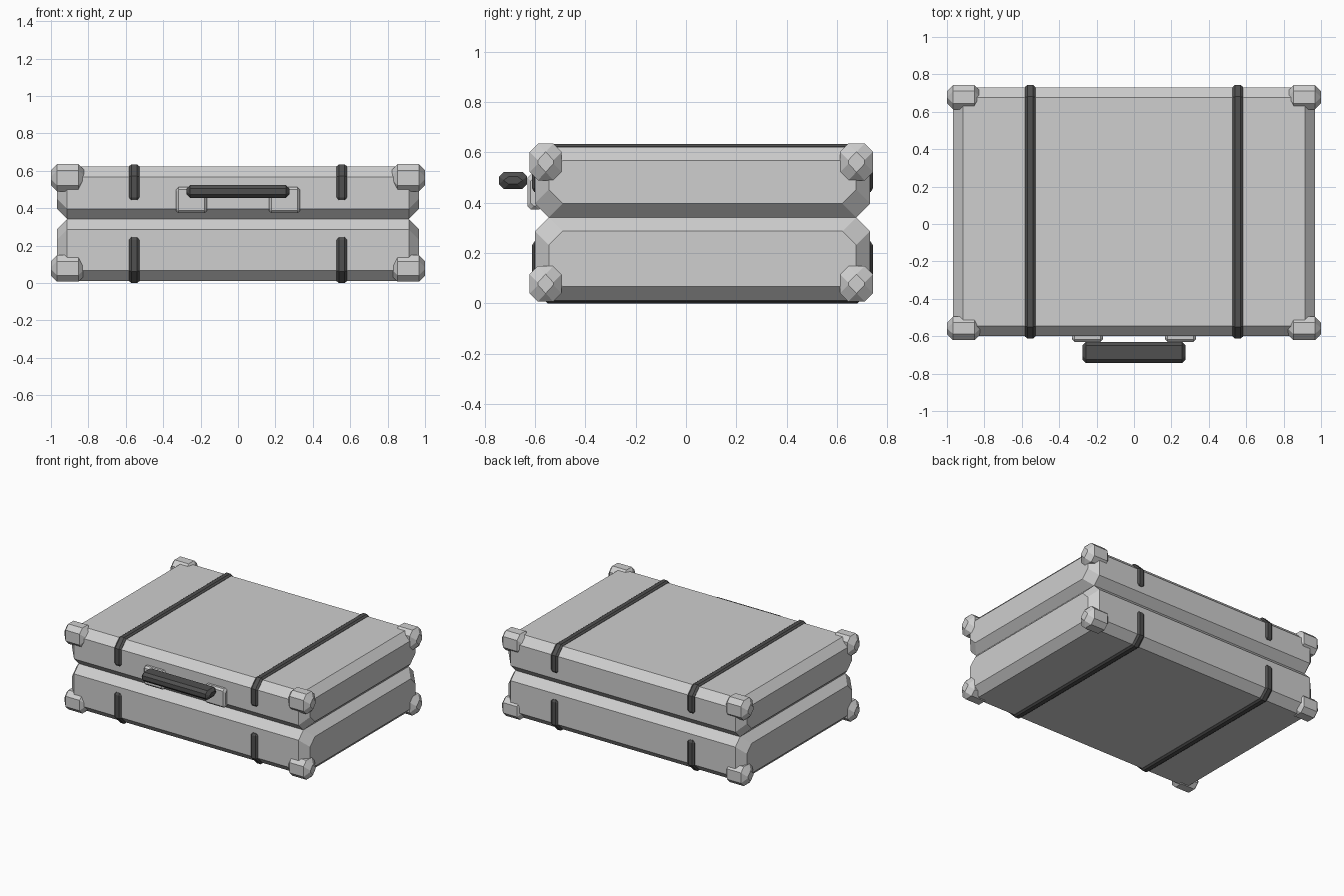
import bpy, bmesh
from mathutils import Vector

if "Cube" in bpy.data.objects:
    bpy.data.objects.remove(bpy.data.objects["Cube"])


def material(name, value):
    m = bpy.data.materials.new(name)
    m.diffuse_color = (value, value, value, 1)
    m.use_nodes = True
    m.node_tree.nodes["Principled BSDF"].inputs["Base Color"].default_value = m.diffuse_color
    return m


GREY = material("light_grey_shell", 0.62)
DARK = material("dark_grey_rubber", 0.08)


def loft(name, rings, mat):
    """Skin a list of equal rings into a closed, flat-shaded solid."""
    bm = bmesh.new()
    loops = [[bm.verts.new(p) for p in ring] for ring in rings]
    n = len(loops[0])
    for a, b in zip(loops, loops[1:]):
        for i in range(n):
            j = (i + 1) % n
            bm.faces.new((a[i], a[j], b[j], b[i]))
    bm.faces.new(loops[0][::-1])
    bm.faces.new(loops[-1])
    bmesh.ops.remove_doubles(bm, verts=bm.verts, dist=1e-5)
    bmesh.ops.recalc_face_normals(bm, faces=bm.faces)
    mesh = bpy.data.meshes.new(name)
    bm.to_mesh(mesh)
    bm.free()
    mesh.materials.append(mat)
    ob = bpy.data.objects.new(name, mesh)
    bpy.context.collection.objects.link(ob)
    return ob


def octagon(x, cy, cz, hy, hz, c):
    """Rectangle in the yz plane with its corners cut by c."""
    a, b = max(hy - c, 0.0005), max(hz - c, 0.0005)
    pts = [(a, hz), (hy, b), (hy, -b), (a, -hz),
           (-a, -hz), (-hy, -b), (-hy, b), (-a, hz)]
    return [(x, cy + y, cz + z) for y, z in pts]


def cut_block(name, x, y, z, c, mat):
    """Block given by ranges, chamfered on all edges and corners."""
    cy, cz = sum(y) / 2, sum(z) / 2
    hy, hz = (y[1] - y[0]) / 2, (z[1] - z[0]) / 2
    return loft(name, [octagon(x[0], cy, cz, hy - c, hz - c, c),
                       octagon(x[0] + c, cy, cz, hy, hz, c),
                       octagon(x[1] - c, cy, cz, hy, hz, c),
                       octagon(x[1], cy, cz, hy - c, hz - c, c)], mat)


def strap(name, x, path, mat):
    """Bevelled band laid along a (y, z) path, thick on the outer side."""
    pts = [Vector(p) for p in path]
    d0 = (pts[1] - pts[0]).normalized()
    d1 = (pts[-2] - pts[-1]).normalized()
    pts = [pts[0], pts[0] + d0 * 0.015] + pts[1:-1] + [pts[-1] + d1 * 0.015, pts[-1]]
    rings = []
    for i, p in enumerate(pts):
        dirs = [(b - a).normalized() for a, b in zip(pts[max(i - 1, 0):i + 2],
                                                     pts[max(i - 1, 0) + 1:i + 2])]
        norms = [Vector((d.y, -d.x)) for d in dirs]
        n = sum(norms, Vector((0, 0))).normalized()
        n /= n.dot(norms[0])
        end = i in (0, len(pts) - 1)
        w, side, top = (0.016, 0.0, 0.003) if end else (0.028, 0.002, 0.012)
        section = [(-w, -0.01), (-w, side), (-0.015, top),
                   (0.015, top), (w, side), (w, -0.01)]
        rings.append([(x + u, *(p + n * v)) for u, v in section])
    return loft(name, rings, mat)


# Case dimensions
Y0, Y1 = -0.600, 0.731
Z0, ZM, Z1 = 0.012, 0.342, 0.622
C = 0.055

# Two shells
cut_block("lower_shell", (-0.968, 0.968), (Y0, Y1), (Z0, ZM), C, GREY)
cut_block("upper_shell", (-0.968, 0.968), (Y0, Y1), (ZM, Z1), C, GREY)

for side, s in (("left", -1), ("right", 1)):
    # Corner guards
    x = sorted((s * 0.82, s * 1.0))
    for fb, y in (("front", (-0.621, -0.494)), ("back", (0.612, 0.743))):
        for tb, z in (("lower", (0.007, 0.149)), ("upper", (0.489, 0.635))):
            cut_block(f"{tb}_{fb}_{side}_corner_guard", x, y, z, 0.033, GREY)

    # Straps around each shell
    strap(f"lower_{side}_strap", s * 0.555,
          [(Y0, 0.245), (Y0, Z0 + C), (Y0 + C, Z0),
           (Y1 - C, Z0), (Y1, Z0 + C), (Y1, 0.245)][::1], DARK)
    strap(f"upper_{side}_strap", s * 0.555,
          [(Y1, 0.443), (Y1, Z1 - C), (Y1 - C, Z1),
           (Y0 + C, Z1), (Y0, Z1 - C), (Y0, 0.443)], DARK)

    # Handle mounts
    cut_block(f"{side}_handle_mount", sorted((s * 0.166, s * 0.332)),
              (-0.63, -0.57), (0.374, 0.512), 0.013, GREY)

# Grip
cut_block("handle_grip", (-0.276, 0.276), (-0.743, -0.631), (0.455, 0.523), 0.019, DARK)
